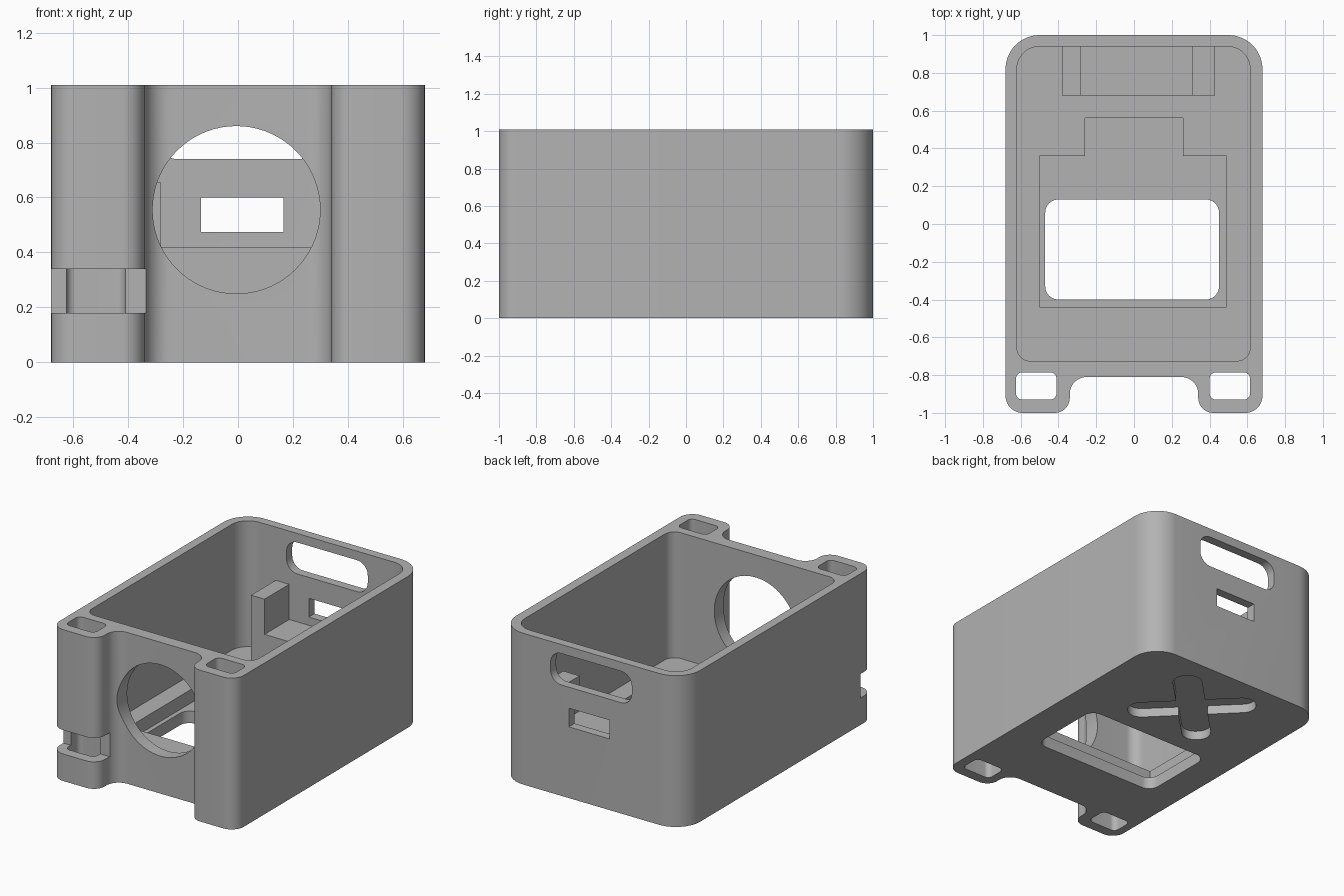
import bpy, bmesh, math
from mathutils import Vector, Matrix

cube = bpy.data.objects.get("Cube")
if cube:
    bpy.data.objects.remove(cube, do_unlink=True)

grey = bpy.data.materials.new("plain grey")
grey.use_nodes = True
GREY = (0.45, 0.45, 0.45, 1)
grey.diffuse_color = GREY
grey.node_tree.nodes["Principled BSDF"].inputs["Base Color"].default_value = GREY

H = 1.01       # overall height
FLOOR = 0.17   # top of the floor


def rounded(corners, steps=10):
    """Outline with a quarter arc at every (x, y, radius) corner."""
    out = []
    n = len(corners)
    for i, (x, y, r) in enumerate(corners):
        p = Vector((x, y))
        if r == 0:
            out.append(p)
            continue
        a = p + (Vector(corners[i - 1][:2]) - p).normalized() * r
        b = p + (Vector(corners[(i + 1) % n][:2]) - p).normalized() * r
        c = a + b - p
        for k in range(steps + 1):
            t = k / steps * math.pi / 2
            out.append(c + (a - c) * math.cos(t) + (b - c) * math.sin(t))
    return out


def rect(x0, x1, y0, y1, r=0, r_far=None):
    f = r if r_far is None else r_far
    return rounded([(x0, y0, r), (x1, y0, r), (x1, y1, f), (x0, y1, f)])


def prism(name, outline, lo, hi, along_y=False):
    """Extrude an outline along z, or an x-z outline along y."""
    bm = bmesh.new()
    face = bm.faces.new([bm.verts.new((p.x, p.y, lo)) for p in outline])
    ext = bmesh.ops.extrude_face_region(bm, geom=[face])
    bmesh.ops.translate(bm, vec=(0, 0, hi - lo),
                        verts=[g for g in ext["geom"] if isinstance(g, bmesh.types.BMVert)])
    if along_y:
        for v in bm.verts:
            v.co = (v.co.x, v.co.z, v.co.y)
    bmesh.ops.recalc_face_normals(bm, faces=bm.faces)
    me = bpy.data.meshes.new(name)
    bm.to_mesh(me)
    bm.free()
    me.materials.append(grey)
    ob = bpy.data.objects.new(name, me)
    bpy.context.collection.objects.link(ob)
    return ob


def select(ob):
    bpy.ops.object.select_all(action='DESELECT')
    ob.select_set(True)
    bpy.context.view_layer.objects.active = ob


def cut(target, cutter):
    cutter.hide_render = True
    select(target)
    mod = target.modifiers.new("cut", 'BOOLEAN')
    mod.operation = 'DIFFERENCE'
    mod.solver = 'EXACT'
    mod.object = cutter
    bpy.ops.object.modifier_apply(modifier=mod.name)
    bpy.data.objects.remove(cutter, do_unlink=True)


# Case body: rounded box with two front posts
half = [(0.34, -0.81, 0.09), (0.34, -1, 0.08), (0.68, -1, 0.09), (0.68, 1, 0.18)]
outline = half + [(-x, y, r) for x, y, r in reversed(half)]
case = prism("case_body", rounded(outline, 14), 0, H)

# Main cavity
cut(case, prism("cavity", rect(-0.62, 0.615, -0.725, 0.94, 0.07, 0.12), FLOOR, H + 0.1))

# Stepped recess in the floor, and the window through it
step = [(-0.5, -0.44), (0.49, -0.44), (0.49, 0.36), (0.26, 0.36),
        (0.26, 0.56), (-0.26, 0.56), (-0.26, 0.36), (-0.5, 0.36)]
cut(case, prism("floor_recess", [Vector(p) for p in step], 0.08, FLOOR + 0.1))
cut(case, prism("floor_window", rect(-0.47, 0.45, -0.4, 0.13, 0.07), -0.1, 0.3))

# Strap channels through the posts
for x0, x1 in ((-0.625, -0.41), (0.4, 0.615)):
    cut(case, prism("channel", rect(x0, x1, -0.93, -0.785, 0.035), -0.1, H + 0.1))

# Notch across the front of one post
cut(case, prism("notch", rect(-0.8, -0.3, 0.18, 0.34), -1.1, -0.87, True))

# Round front opening
ring = [Vector((-0.006 + 0.305 * math.cos(a), 0.555 + 0.305 * math.sin(a)))
        for a in (i * math.tau / 72 for i in range(72))]
cut(case, prism("round_opening", ring, -0.95, -0.6, True))

# Back slot and connector port
cut(case, prism("back_slot", rect(-0.3, 0.3, 0.74, 0.95, 0.08), 0.85, 1.1, True))
cut(case, prism("port", rect(-0.135, 0.165, 0.475, 0.6), 0.85, 1.1, True))

# Diagonal cross pocket underneath
for angle in (45, -45):
    bar = prism("cross_bar", rect(-0.4, 0.4, -0.09, 0.09, 0.085), -0.1, 0.06)
    bar.data.transform(Matrix.Translation((0, 0.56, 0)) @ Matrix.Rotation(math.radians(angle), 4, 'Z'))
    cut(case, bar)

select(case)
bpy.ops.object.shade_smooth_by_angle(angle=math.radians(30))

# Connector bracket on the inside of the back wall
prism("bracket_shelf", rect(-0.38, 0.43, 0.68, 0.945), FLOOR - 0.01, 0.42)
prism("bracket_right_block", rect(-0.38, -0.28, 0.68, 0.945), 0.42, 0.655)
prism("bracket_left_block", rect(0.31, 0.43, 0.68, 0.945), 0.42, 0.655)
